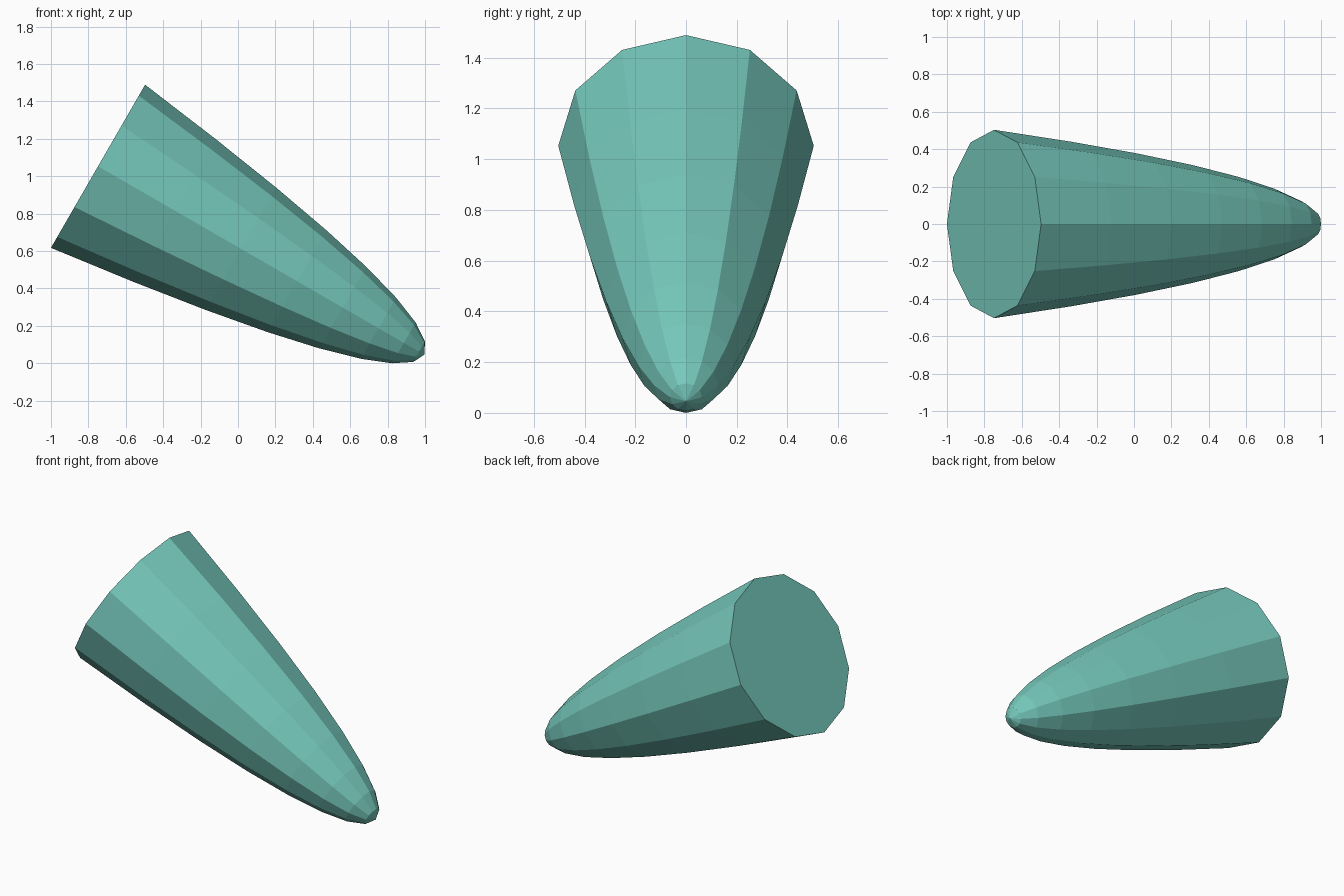
import bpy, bmesh, math
from mathutils import Matrix

if "Cube" in bpy.data.objects:
    bpy.data.objects.remove(bpy.data.objects["Cube"])

SIDES, RINGS = 12, 8
LENGTH, RADIUS = 2.014, 0.5035

bm = bmesh.new()

# Paraboloid profile along local z: radius grows evenly, depth with its square
tip = bm.verts.new((0, 0, 0))
rings = []
for i in range(1, RINGS + 1):
    f = i / RINGS
    ring = []
    for k in range(SIDES):
        a = 2 * math.pi * k / SIDES
        ring.append(bm.verts.new((RADIUS * f * math.cos(a),
                                  RADIUS * f * math.sin(a), LENGTH * f * f)))
    rings.append(ring)

# Nose fan, side panels and flat end cap
for k in range(SIDES):
    n = (k + 1) % SIDES
    bm.faces.new((tip, rings[0][n], rings[0][k]))
    for lo, hi in zip(rings, rings[1:]):
        bm.faces.new((lo[k], lo[n], hi[n], hi[k]))
bm.faces.new(rings[-1])
bmesh.ops.recalc_face_normals(bm, faces=bm.faces)

# Tilt so the nose points right and down, touching the ground
bm.transform(Matrix.Translation((0.9958, 0, 0.046))
             @ Matrix.Rotation(math.radians(-60), 4, 'Y'))

mesh = bpy.data.meshes.new("paraboloid_nose")
bm.to_mesh(mesh)
bm.free()
obj = bpy.data.objects.new("paraboloid_nose", mesh)
bpy.context.collection.objects.link(obj)

# Teal surface
mat = bpy.data.materials.new("teal")
mat.diffuse_color = (0.18, 0.58, 0.50, 1)
mat.use_nodes = True
mat.node_tree.nodes["Principled BSDF"].inputs["Base Color"].default_value = mat.diffuse_color
mesh.materials.append(mat)
